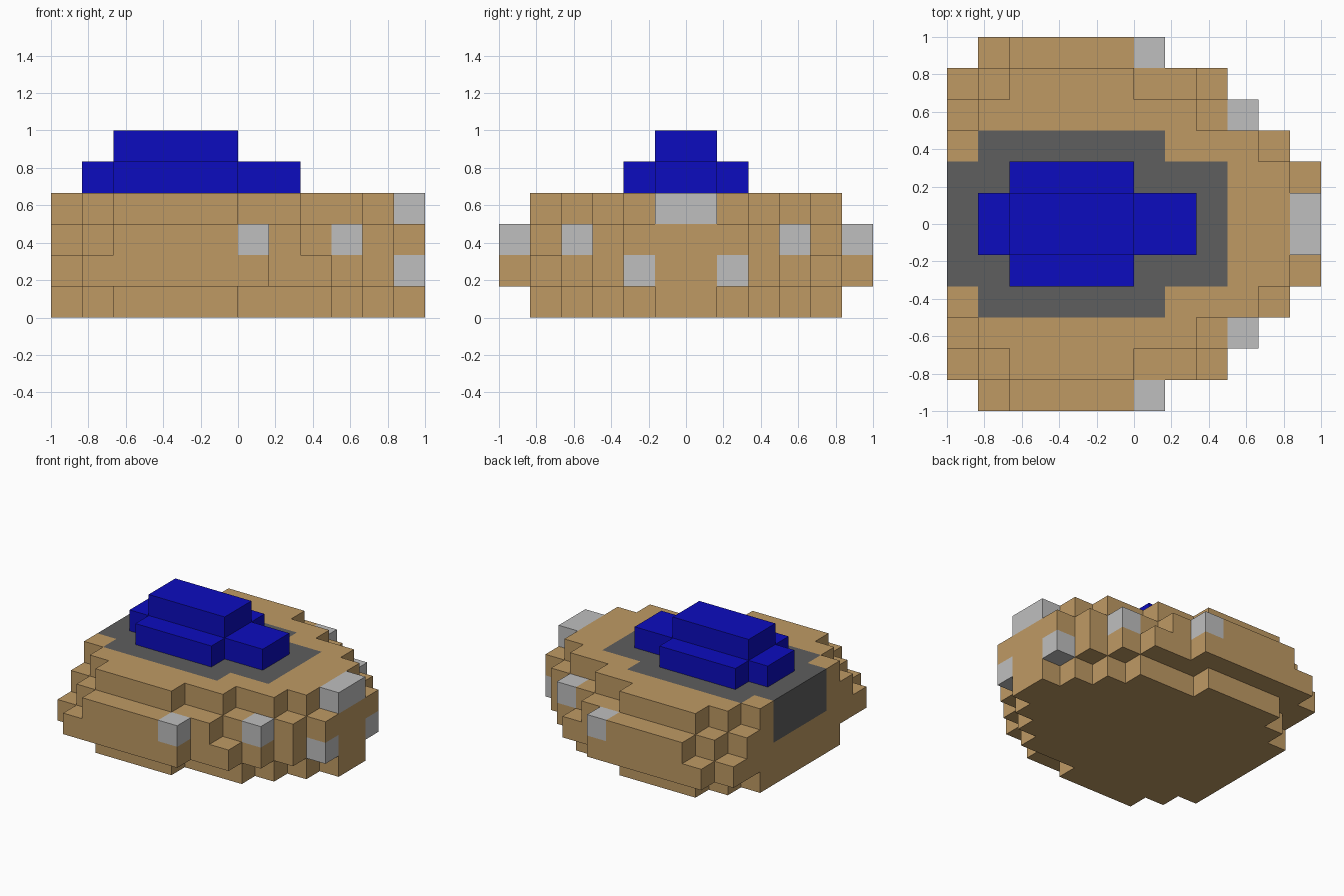
import bpy, bmesh, math
from mathutils import Vector

if "Cube" in bpy.data.objects:
    bpy.data.objects.remove(bpy.data.objects["Cube"])

U = 1 / 6  # block size


def material(name, rgb):
    m = bpy.data.materials.new(name)
    m.use_nodes = True
    m.diffuse_color = (*rgb, 1)
    bsdf = next(n for n in m.node_tree.nodes if n.type == 'BSDF_PRINCIPLED')
    bsdf.inputs["Base Color"].default_value = (*rgb, 1)
    return m


def box(x0, x1, y0, y1, z0, z1):
    return {(x, y, z) for x in range(x0, x1) for y in range(y0, y1) for z in range(z0, z1)}


def both_sides(x0, x1, y0, y1, z0, z1):
    return box(x0, x1, y0, y1, z0, z1) | box(x0, x1, -y1, -y0, z0, z1)


# Hull layers from the bottom up: x range of each row, from the centre line outwards
layers = [
    [(-6, 6), (-6, 5), (-6, 4), (-5, 3), (-4, 0)],
    [(-6, 6), (-6, 6), (-6, 5), (-6, 4), (-6, 3), (-5, 1)],
    [(-6, 6), (-6, 6), (-6, 5), (-6, 4), (-5, 2), (-4, 1)],
    [(-6, 6), (-6, 5), (-6, 4), (-5, 2), (-4, 0)],
]
hull = set()
for z, rows in enumerate(layers):
    for y, (x0, x1) in enumerate(rows):
        hull |= both_sides(x0, x1, y, y + 1, z, z + 1)

# Pale blocks along the sides and nose
lamps = {
    "side_lamps": both_sides(0, 1, 5, 6, 2, 3),
    "shoulder_lamps": both_sides(3, 4, 3, 4, 2, 3),
    "nose_lamps": both_sides(5, 6, 1, 2, 1, 2),
    "nose_top_lamp": box(5, 6, -1, 1, 3, 4),
}

# Dark deck running down the rear wall, and the stepped canopy on it
deck = box(-5, 1, -3, 3, 3, 4) | box(-6, 3, -2, 2, 3, 4) | box(-6, -5, -2, 2, 2, 3)
canopy = box(-5, 2, -1, 1, 4, 5) | box(-4, 0, -2, 2, 4, 5) | box(-4, 0, -1, 1, 5, 6)

hull -= deck.union(*lamps.values())
solid = hull | deck | canopy | set().union(*lamps.values())


def build(name, cells, mat):
    """Skin the outward faces of a group of blocks and merge flat areas."""
    bm = bmesh.new()
    for c in sorted(cells):
        for axis in range(3):
            for sign in (-1, 1):
                n = list(c)
                n[axis] += sign
                if tuple(n) in solid:
                    continue
                a, b = (axis + 1) % 3, (axis + 2) % 3
                corners = [(0, 0), (1, 0), (1, 1), (0, 1)][::sign]
                verts = []
                for i, j in corners:
                    p = Vector(c)
                    p[axis] += sign > 0
                    p[a] += i
                    p[b] += j
                    verts.append(bm.verts.new(p * U))
                bm.faces.new(verts)
    bmesh.ops.remove_doubles(bm, verts=bm.verts[:], dist=0.001)
    bmesh.ops.dissolve_limit(bm, angle_limit=math.radians(1),
                             verts=bm.verts[:], edges=bm.edges[:])
    mesh = bpy.data.meshes.new(name)
    bm.to_mesh(mesh)
    bm.free()
    mesh.materials.append(mat)
    bpy.context.collection.objects.link(bpy.data.objects.new(name, mesh))


tan = material("tan", (0.521, 0.323, 0.127))
pale_grey = material("pale grey", (0.521, 0.521, 0.521))
dark_grey = material("dark grey", (0.112, 0.112, 0.112))
blue = material("blue", (0.0037, 0.0037, 0.521))

build("hull", hull, tan)
build("deck", deck, dark_grey)
build("canopy", canopy, blue)
for lamp_name, lamp_cells in lamps.items():
    build(lamp_name, lamp_cells, pale_grey)
